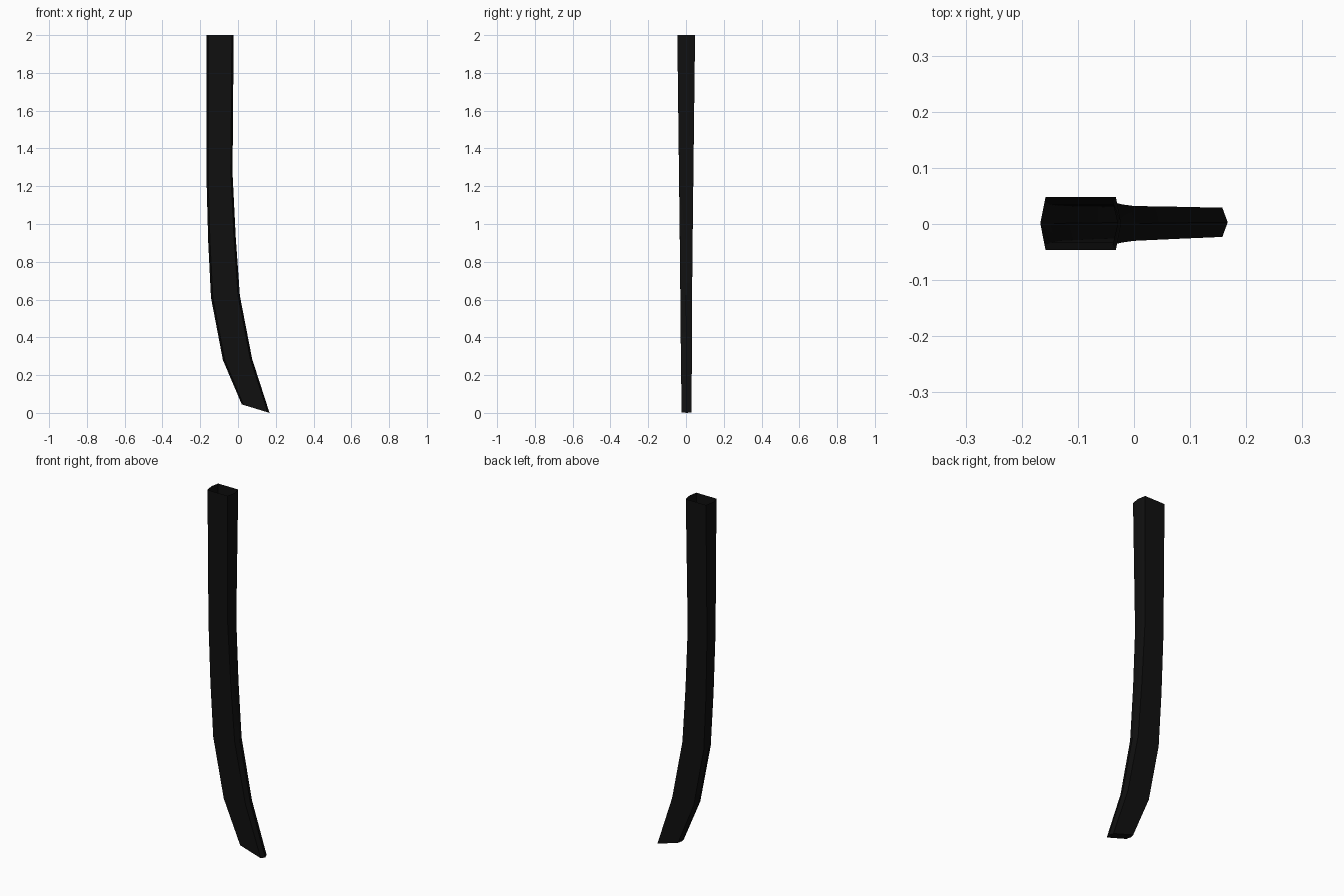
import bpy
import bmesh
import math
from mathutils import Vector

if "Cube" in bpy.data.objects:
    bpy.data.objects.remove(bpy.data.objects["Cube"])

# Cross-sections from mouth to tip: left x, left z, right x, right z, half thickness, y centre
SECTIONS = [
    (-0.167, 2.00, -0.023, 2.00, 0.047, 0.001),
    (-0.167, 1.25, -0.029, 1.27, 0.038, 0.001),
    (-0.158, 0.91, -0.012, 0.93, 0.034, 0.001),
    (-0.143, 0.61, 0.010, 0.62, 0.031, 0.001),
    (-0.080, 0.28, 0.075, 0.285, 0.029, 0.002),
    (0.020, 0.045, 0.167, 0.00, 0.026, 0.003),
]
EDGE = 0.065  # inset of the flat side corners, as a share of the width


def hexagon(bm, lx, lz, rx, rz, half, yc):
    """Flattened hexagon with a shallow ridge along each narrow edge."""
    left, right = Vector((lx, yc, lz)), Vector((rx, yc, rz))
    profile = [(0, 0), (EDGE, -half), (1 - EDGE, -half),
               (1, 0), (1 - EDGE, half), (EDGE, half)]
    return [bm.verts.new(left.lerp(right, t) + Vector((0, y, 0))) for t, y in profile]


# Curved sheath: lofted tube, open at the mouth and closed at the tip
bm = bmesh.new()
rings = [hexagon(bm, *s) for s in SECTIONS]
for a, b in zip(rings, rings[1:]):
    for i in range(6):
        j = (i + 1) % 6
        bm.faces.new((a[i], b[i], b[j], a[j]))
bm.faces.new(list(reversed(rings[-1])))
bm.normal_update()

mesh = bpy.data.meshes.new("sheath")
bm.to_mesh(mesh)
bm.free()
sheath = bpy.data.objects.new("sheath", mesh)
bpy.context.collection.objects.link(sheath)

# Near-black finish
black = bpy.data.materials.new("black_lacquer")
black.diffuse_color = (0.005, 0.005, 0.005, 1)
black.use_nodes = True
black.node_tree.nodes["Principled BSDF"].inputs["Base Color"].default_value = black.diffuse_color
mesh.materials.append(black)

bpy.context.view_layer.objects.active = sheath
sheath.select_set(True)
bpy.ops.object.shade_smooth_by_angle(angle=math.radians(30))
